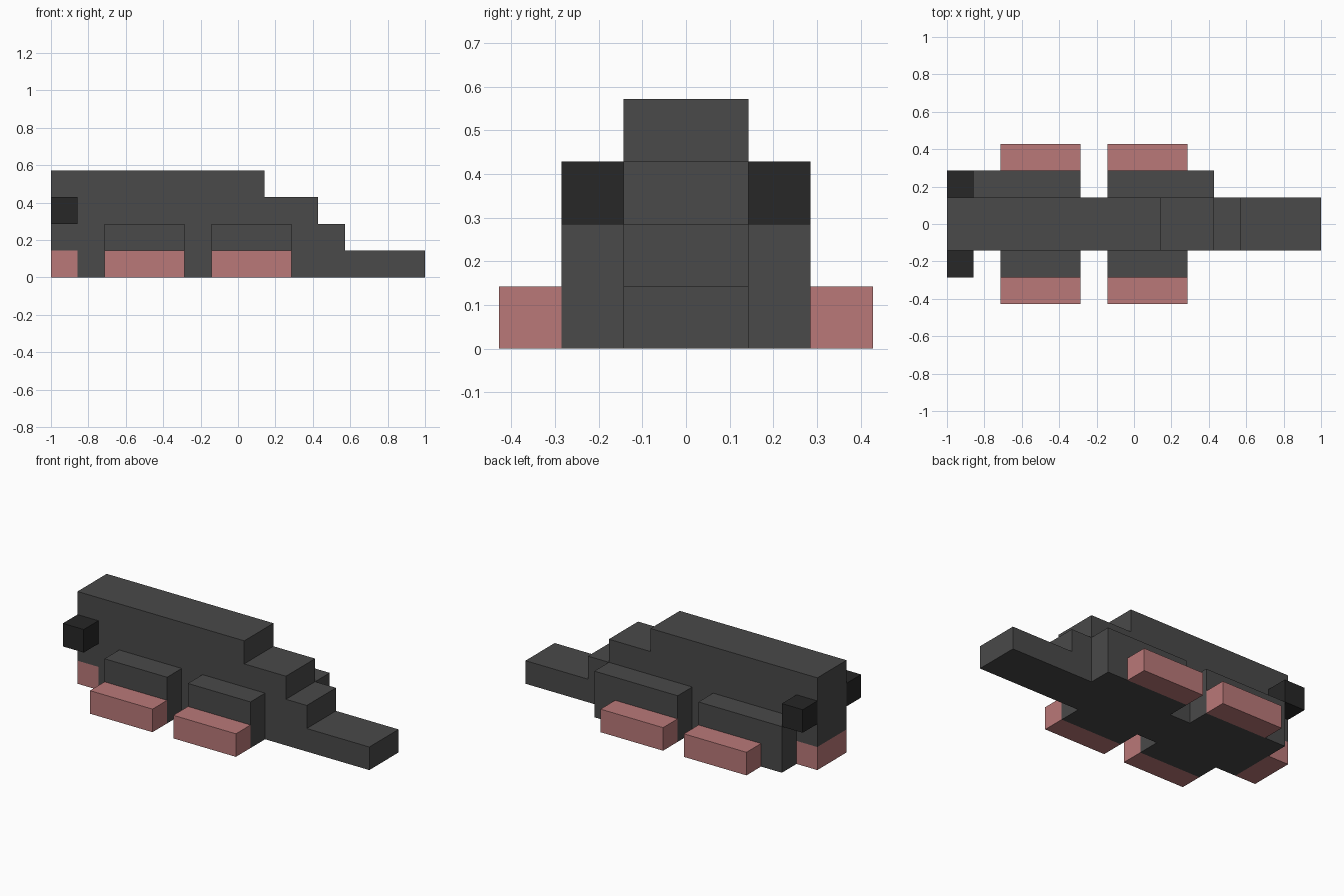
import bpy
import bmesh
from mathutils import Vector

cube = bpy.data.objects.get("Cube")
if cube:
    bpy.data.objects.remove(cube, do_unlink=True)

U = 1 / 7  # grid unit of the blocky model


def material(name, rgb):
    m = bpy.data.materials.new(name)
    m.use_nodes = True
    colour = (*rgb, 1)
    m.diffuse_color = colour
    bsdf = next(n for n in m.node_tree.nodes if n.type == 'BSDF_PRINCIPLED')
    bsdf.inputs["Base Color"].default_value = colour
    return m


GREY = material("dark_grey", (0.067, 0.067, 0.067))
BLACK = material("near_black", (0.020, 0.020, 0.020))
PINK = material("dusty_pink", (0.49, 0.19, 0.19))


def extrude_profile(name, profile, y0, y1, mat):
    """Extrude an x/z outline, in grid units, from y0 to y1."""
    bm = bmesh.new()
    face = bm.faces.new([bm.verts.new((x * U, y0 * U, z * U)) for x, z in profile])
    new = bmesh.ops.extrude_face_region(bm, geom=[face])["geom"]
    verts = [v for v in new if isinstance(v, bmesh.types.BMVert)]
    bmesh.ops.translate(bm, verts=verts, vec=Vector((0, (y1 - y0) * U, 0)))
    bmesh.ops.recalc_face_normals(bm, faces=bm.faces)
    mesh = bpy.data.meshes.new(name)
    bm.to_mesh(mesh)
    bm.free()
    mesh.materials.append(mat)
    obj = bpy.data.objects.new(name, mesh)
    bpy.context.collection.objects.link(obj)
    return obj


def block(name, x0, x1, y0, y1, z0, z1, mat):
    return extrude_profile(name, [(x0, z0), (x1, z0), (x1, z1), (x0, z1)], y0, y1, mat)


# Stepped body and tail, with a notch for the mouth
extrude_profile("body", [(-6, 0), (7, 0), (7, 1), (4, 1), (4, 2), (3, 2), (3, 3),
                         (1, 3), (1, 4), (-7, 4), (-7, 1), (-6, 1)], -1, 1, GREY)
block("mouth", -7, -6, -1, 1, 0, 1, PINK)

# Legs: the back pair is one unit longer at its outer ends
block("right_front_leg", -5, -2, -2, -1, 0, 2, GREY)
block("right_hind_leg", -1, 2, -2, -1, 0, 2, GREY)
block("left_front_leg", -6, -2, 1, 2, 0, 2, GREY)
block("left_hind_leg", -1, 3, 1, 2, 0, 2, GREY)

# Feet and eyes on both sides
for side, y_foot, y_eye in (("right", -3, -2), ("left", 2, 1)):
    block(side + "_front_foot", -5, -2, y_foot, y_foot + 1, 0, 1, PINK)
    block(side + "_hind_foot", -1, 2, y_foot, y_foot + 1, 0, 1, PINK)
    block(side + "_eye", -7, -6, y_eye, y_eye + 1, 2, 3, BLACK)
